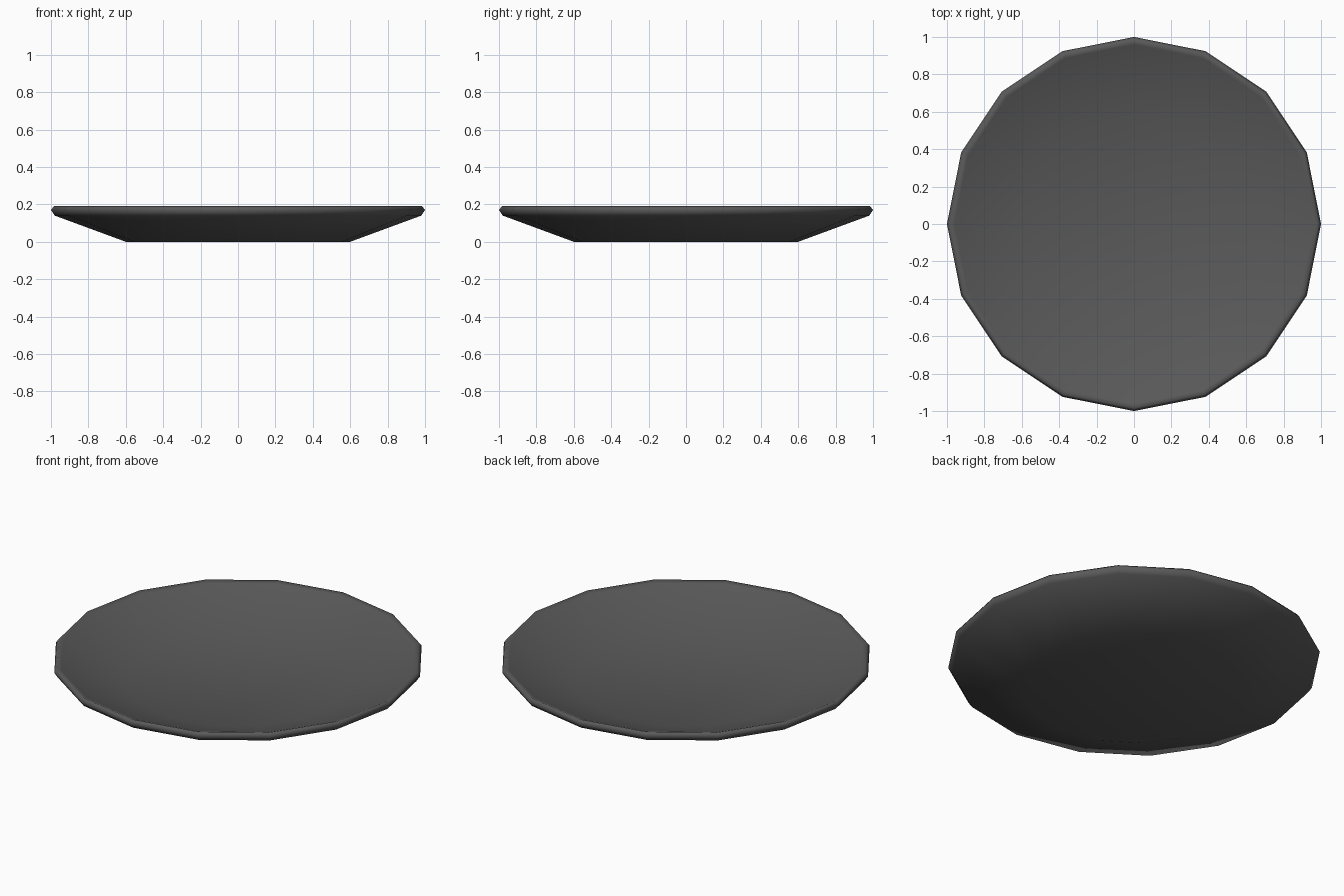
import bpy
import bmesh
from math import cos, sin, tau

cube = bpy.data.objects.get("Cube")
if cube:
    bpy.data.objects.remove(cube, do_unlink=True)

# Dark glaze
glaze = bpy.data.materials.new("dark_grey")
glaze.use_nodes = True
colour = (0.10, 0.10, 0.10, 1)
glaze.diffuse_color = colour
glaze.node_tree.nodes["Principled BSDF"].inputs["Base Color"].default_value = colour

# Plate cross-section (radius, height): foot, outer wall, rolled rim, inner wall, well
SIDES = 16
PROFILE = [(0.6, 0), (0.98, 0.14), (1, 0.17), (0.985, 0.19),
           (0.96, 0.18), (0.6, 0.05)]

bm = bmesh.new()
rings = [[bm.verts.new((r * cos(tau * i / SIDES), r * sin(tau * i / SIDES), z))
          for i in range(SIDES)] for r, z in PROFILE]
for low, high in zip(rings, rings[1:]):
    for i in range(SIDES):
        j = (i + 1) % SIDES
        bm.faces.new((low[i], low[j], high[j], high[i]))

# Flat underside and well
bm.faces.new(rings[0][::-1])
bm.faces.new(rings[-1])
bmesh.ops.recalc_face_normals(bm, faces=bm.faces[:])
for face in bm.faces:
    face.smooth = True

mesh = bpy.data.meshes.new("plate")
bm.to_mesh(mesh)
bm.free()
mesh.materials.append(glaze)
plate = bpy.data.objects.new("plate", mesh)
bpy.context.collection.objects.link(plate)
